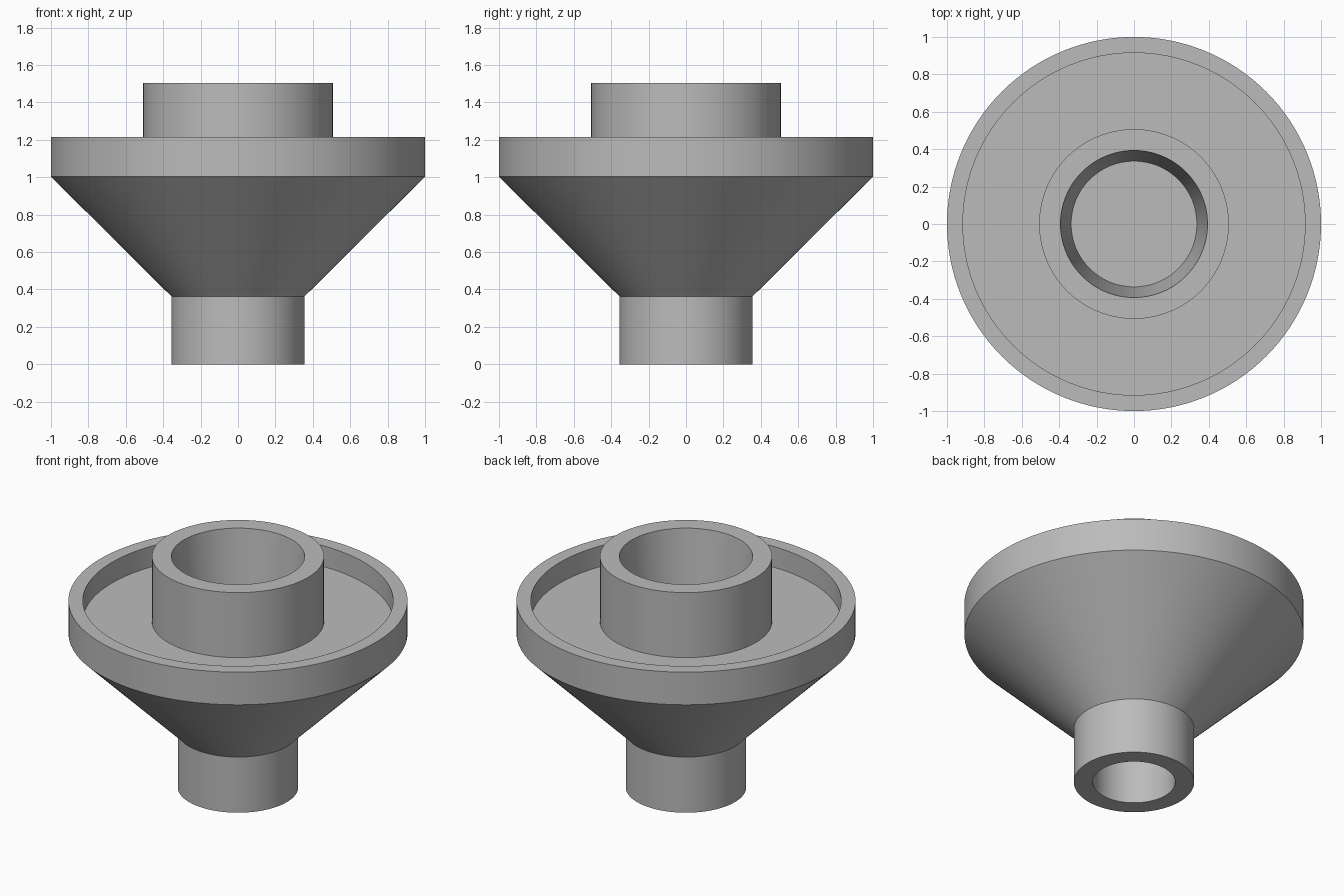
import bpy
import bmesh
from math import radians, tau
from mathutils import Matrix

SIDES = 128

cube = bpy.data.objects.get("Cube")
if cube:
    bpy.data.objects.remove(cube)

grey = bpy.data.materials.new("plain grey")
grey.use_nodes = True
colour = (0.5, 0.5, 0.5, 1)
grey.diffuse_color = colour
grey.node_tree.nodes["Principled BSDF"].inputs["Base Color"].default_value = colour


def turned(name, profile):
    """Turn a (radius, height) profile around z into a closed solid."""
    bm = bmesh.new()
    verts = [bm.verts.new((r, 0, z)) for r, z in profile]
    edges = [bm.edges.new(pair) for pair in zip(verts, verts[1:])]
    bmesh.ops.spin(bm, geom=verts + edges, cent=(0, 0, 0), axis=(0, 0, 1),
                   angle=tau, steps=SIDES, use_merge=True)
    bmesh.ops.remove_doubles(bm, verts=bm.verts[:], dist=0.0001)
    bmesh.ops.recalc_face_normals(bm, faces=bm.faces[:])
    mesh = bpy.data.meshes.new(name)
    bm.to_mesh(mesh)
    bm.free()
    mesh.materials.append(grey)
    obj = bpy.data.objects.new(name, mesh)
    bpy.context.collection.objects.link(obj)
    bpy.ops.object.select_all(action="DESELECT")
    obj.select_set(True)
    bpy.context.view_layer.objects.active = obj
    bpy.ops.object.shade_smooth_by_angle(angle=radians(25))
    return obj


# One turned body, from the blind lower bore out to the blind upper socket
lower_bore = [(0, 0.4), (0.243, 0.4), (0.243, 0)]
neck_and_cone = [(0.355, 0), (0.355, 0.362), (1, 1.003)]
rim_and_dish = [(1, 1.215), (0.915, 1.215), (0.915, 1.08), (0.507, 1.08)]
collar_and_socket = [(0.507, 1.503), (0.393, 1.503), (0.336, 0.95), (0, 0.95)]
turned("flanged_funnel_body",
       lower_bore + neck_and_cone + rim_and_dish + collar_and_socket)
